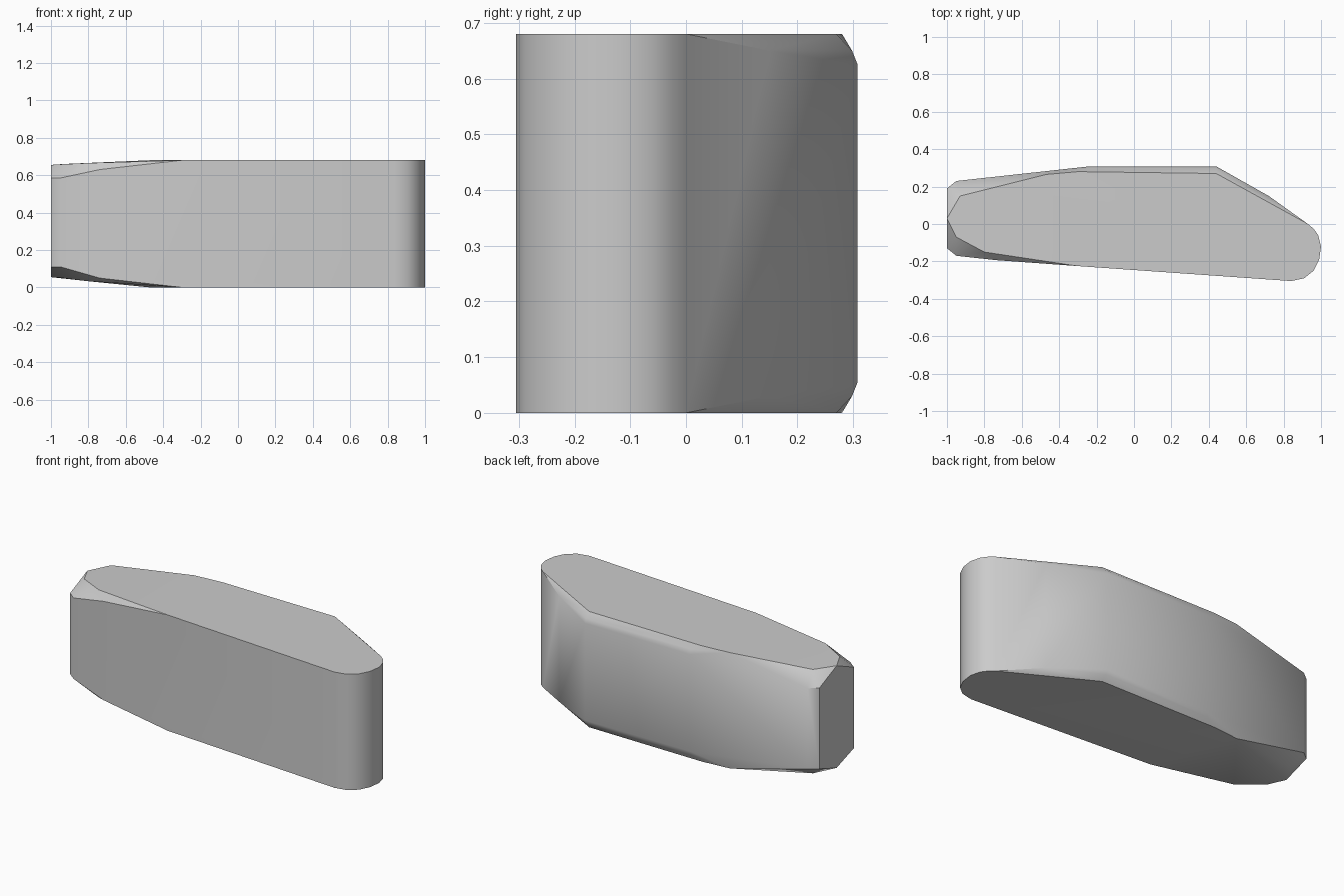
import bpy
import bmesh
import math

cube = bpy.data.objects.get("Cube")
if cube:
    bpy.data.objects.remove(cube, do_unlink=True)

HEIGHT = 0.68

grey = bpy.data.materials.new("light grey")
grey.use_nodes = True
COLOUR = (0.6, 0.6, 0.6, 1)
grey.diffuse_color = COLOUR
grey.node_tree.nodes["Principled BSDF"].inputs["Base Color"].default_value = COLOUR

# Full-height rounded nose and straight front wall
nose = [(0.93, 0), (0.96, -0.025), (0.985, -0.06), (1, -0.12), (0.99, -0.19),
        (0.96, -0.25), (0.91, -0.29), (0.84, -0.305), (-0.3, -0.225)]
# Edge of the flat caps along the back
cap = [(0.44, 0.27), (-0.3, 0.28), (-0.47, 0.265)]


def end_points(flip):
    """Points of one cap and its bevels, as x, y and depth below the cap."""
    deep, shallow = (0.11, 0.055) if flip else (0.095, 0.025)
    pts = [(x, y, 0) for x, y in nose + cap]
    # Bevel along the back wall
    for x in (0.44, -0.24):
        pts += [(x, 0.308, 0.055), (x, 0.298, 0.03)]
    pts += [(0.72, 0.15, 0.03)]
    # Drooping tail of the cap
    pts += [(-0.93, 0.15, shallow - 0.005), (-0.95, -0.07, shallow - 0.003),
            (-0.8, -0.15, shallow * 0.6), (-1, 0.03, shallow)]
    # Bevelled tail corners
    pts += [(-1, 0.19, deep), (-0.95, 0.23, deep),
            (-0.95, -0.17, deep), (-1, -0.13, deep), (-0.74, -0.193, 0.05)]
    return [(x, y, d if flip else HEIGHT - d) for x, y, d in pts]


# Convex body
bm = bmesh.new()
for flip in (False, True):
    for p in end_points(flip):
        bm.verts.new(p)
hull = bmesh.ops.convex_hull(bm, input=bm.verts)
loose = list({g for g in hull["geom_interior"] + hull["geom_unused"]
              if isinstance(g, bmesh.types.BMVert)})
bmesh.ops.delete(bm, geom=loose, context='VERTS')
bmesh.ops.dissolve_limit(bm, angle_limit=math.radians(0.5),
                         verts=bm.verts, edges=bm.edges)
bmesh.ops.recalc_face_normals(bm, faces=bm.faces)
mesh = bpy.data.meshes.new("body")
bm.to_mesh(mesh)
bm.free()
mesh.materials.append(grey)

body = bpy.data.objects.new("body", mesh)
bpy.context.collection.objects.link(body)
bpy.context.view_layer.objects.active = body
body.select_set(True)
bpy.ops.object.shade_smooth_by_angle(angle=math.radians(35))
